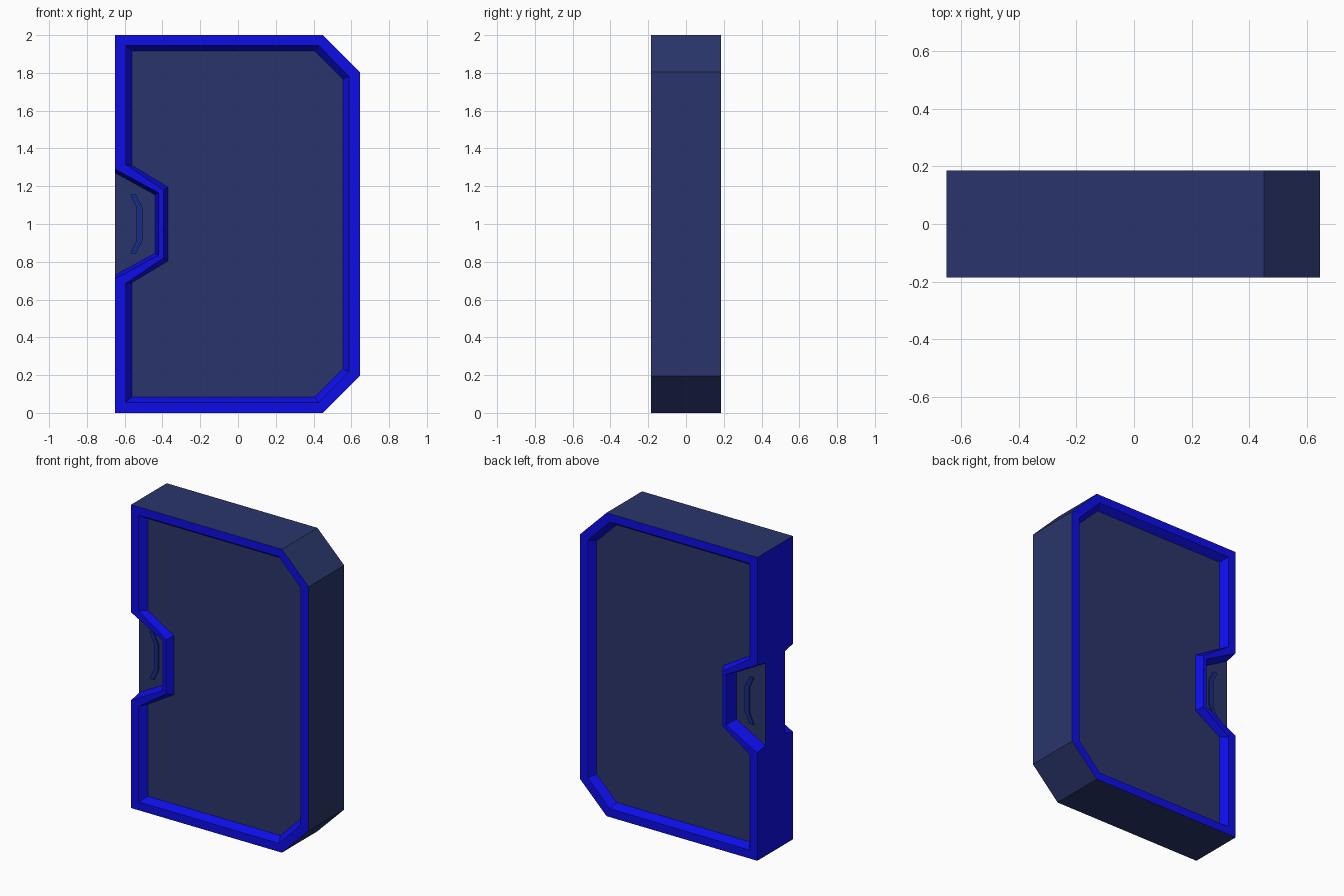
import bpy
import bmesh

cube = bpy.data.objects.get("Cube")
if cube:
    bpy.data.objects.remove(cube)


def material(name, rgb):
    mat = bpy.data.materials.new(name)
    mat.use_nodes = True
    mat.diffuse_color = (*rgb, 1)
    mat.node_tree.nodes["Principled BSDF"].inputs["Base Color"].default_value = (*rgb, 1)
    return mat


NAVY, BLUE = 0, 1
navy = material("navy", (0.023, 0.036, 0.145))
blue = material("bright blue", (0.004, 0.004, 0.8))
grip_blue = material("dark blue", (0.008, 0.025, 0.24))


def loop(half):
    """Close an upper half outline with its mirror image about z = 1."""
    return half + [(x, 2 - z) for x, z in reversed(half)]


def finish(bm, name, mats):
    bmesh.ops.recalc_face_normals(bm, faces=bm.faces)
    mesh = bpy.data.meshes.new(name)
    bm.to_mesh(mesh)
    bm.free()
    for mat in mats:
        mesh.materials.append(mat)
    obj = bpy.data.objects.new(name, mesh)
    bpy.context.collection.objects.link(obj)


# Outlines of the rim, the sunken panel and the handle pocket
rim_outer = loop([(.645, 1.805), (.45, 2), (-.65, 2), (-.65, 1.29), (-.42, 1.165)])
rim_inner = loop([(.587, 1.782), (.427, 1.945), (-.595, 1.945), (-.595, 1.315), (-.395, 1.18)])
panel = loop([(.555, 1.768), (.407, 1.915), (-.56, 1.915), (-.56, 1.31), (-.37, 1.195)])
pocket = loop([(-.65, 1.27), (-.44, 1.155)])
RIM_Y, PANEL_Y, POCKET_Y = 0.185, 0.14, 0.102

bm = bmesh.new()


def ring(points, y):
    return [bm.verts.new((x, y, z)) for x, z in points]


def face(verts, colour):
    bm.faces.new(verts).material_index = colour


# Front and back: flat rim, sloped inner edge, sunken panel, handle pocket
sides = []
for s in (-1, 1):
    outer, inner = ring(rim_outer, s * RIM_Y), ring(rim_inner, s * RIM_Y)
    sunk, pock = ring(panel, s * PANEL_Y), ring(pocket, s * POCKET_Y)
    for a, b in ((outer, inner), (inner, sunk)):
        for i in range(len(a)):
            j = (i + 1) % len(a)
            face((a[i], a[j], b[j], b[i]), BLUE)
    for i in range(3):
        face((outer[i + 3], outer[i + 4], pock[i + 1], pock[i]), BLUE)
    face(sunk, NAVY)
    face(pock, NAVY)
    sides.append((outer, pock))

# Outer edges, and the blue closing edge with its pocket steps
(f, fp), (b, bp) = sides
for i in (0, 1, 7, 8, 9):
    j = (i + 1) % 10
    face((f[i], f[j], b[j], b[i]), NAVY)
face((f[2], f[3], fp[0], bp[0], b[3], b[2]), BLUE)
face((fp[0], fp[3], bp[3], bp[0]), BLUE)
face((f[7], f[6], fp[3], bp[3], b[6], b[7]), BLUE)
finish(bm, "door_panel", [navy, blue])

# Slim bent grip in each pocket
grip_out = [(-.54, 1.155), (-.505, 1.085)]
grip_in = [(-.537, 1.085), (-.57, 1.155)]
for s, name in ((-1, "front_grip"), (1, "back_grip")):
    bm = bmesh.new()
    rows = []
    for y in (POCKET_Y - 0.005, POCKET_Y + 0.008):
        o = ring(loop(grip_out), s * y)
        n = ring(loop(list(reversed(grip_in))), s * y)
        for i in range(3):
            face((o[i], o[i + 1], n[i + 1], n[i]), 0)
        rows.append(o + n[::-1])
    low, high = rows
    for i in range(8):
        j = (i + 1) % 8
        face((low[i], low[j], high[j], high[i]), 0)
    finish(bm, name, [grip_blue])
